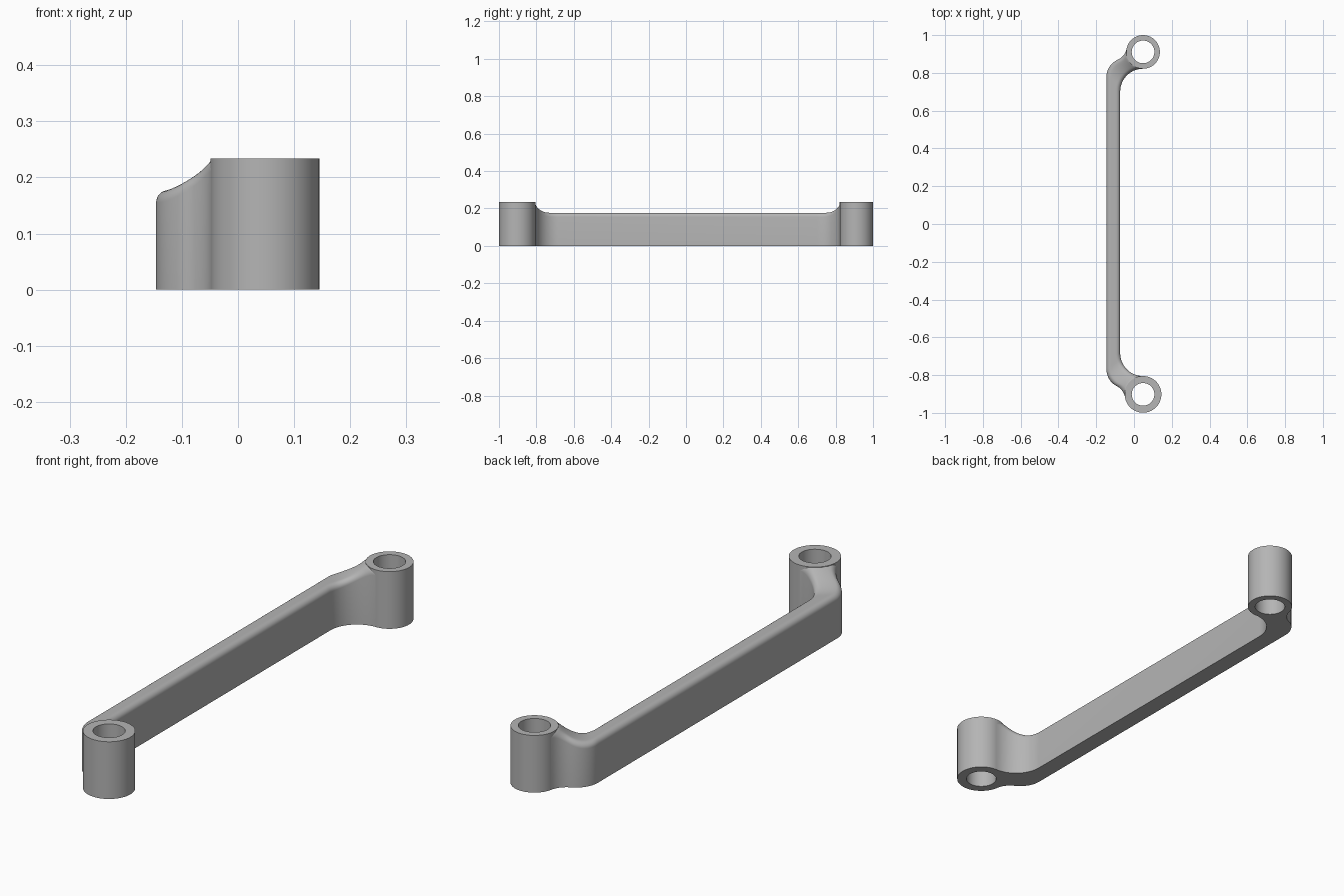
import bpy, bmesh
from math import pi, sin, cos, sqrt
from mathutils import Vector

cube = bpy.data.objects.get("Cube")
if cube:
    bpy.data.objects.remove(cube)

grey = bpy.data.materials.new("plain grey")
grey.use_nodes = True
grey.diffuse_color = (0.46, 0.46, 0.46, 1)
grey.node_tree.nodes["Principled BSDF"].inputs["Base Color"].default_value = (0.46, 0.46, 0.46, 1)

HEIGHT, ARM_TOP, HOLE = 0.234, 0.177, 0.06
LEFT, RIGHT, BOSS_X = -0.146, -0.073, 0.048
ROUND = 0.022


def finish(name, bm):
    bmesh.ops.recalc_face_normals(bm, faces=bm.faces)
    mesh = bpy.data.meshes.new(name)
    bm.to_mesh(mesh)
    bm.free()
    mesh.materials.append(grey)
    obj = bpy.data.objects.new(name, mesh)
    bpy.context.collection.objects.link(obj)
    bpy.ops.object.select_all(action='DESELECT')
    obj.select_set(True)
    bpy.context.view_layer.objects.active = obj
    bpy.ops.object.shade_smooth_by_angle(angle=0.6)
    return obj


def boss(name, y, radius, n=64):
    """Tube with a through hole, spun from a rectangular wall section."""
    bm = bmesh.new()
    wall = [(HOLE, 0), (radius, 0), (radius, HEIGHT), (HOLE, HEIGHT)]
    rings = [[bm.verts.new((BOSS_X + r * cos(2 * pi * i / n), y + r * sin(2 * pi * i / n), z))
              for r, z in wall] for i in range(n)]
    for i in range(n):
        a, b = rings[i], rings[(i + 1) % n]
        for k in range(4):
            j = (k + 1) % 4
            bm.faces.new((a[k], b[k], b[j], a[j]))
    return finish(name, bm)


def arc(c, r, start, end, n=24):
    return [c + r * Vector((cos(start + (end - start) * i / n), sin(start + (end - start) * i / n)))
            for i in range(n + 1)]


def resample(pts, n):
    """Evenly spaced points along a polyline."""
    dist = [0]
    for a, b in zip(pts, pts[1:]):
        dist.append(dist[-1] + (b - a).length)
    out, k = [], 0
    for i in range(n + 1):
        d = dist[-1] * i / n
        while k < len(pts) - 2 and dist[k + 1] < d:
            k += 1
        out.append(pts[k].lerp(pts[k + 1], (d - dist[k]) / max(dist[k + 1] - dist[k], 1e-9)))
    return out


def angle(v):
    a = Vector((1, 0)).angle_signed(v)
    return -a % (2 * pi)


def bend(y, radius, n=32):
    """Inner and outer edge of the arm where it curves into a boss."""
    centre = Vector((BOSS_X, y))
    fillet = BOSS_X - RIGHT
    inner = arc(Vector((BOSS_X, y - radius - fillet)), fillet, pi, pi / 2)
    # outer corner, then a hollow tangent to both corner and boss
    corner_r, hollow_r = 0.1, 0.08
    corner = Vector((LEFT + corner_r, y - 0.133))
    gap = centre - corner
    r1, r2, d = corner_r + hollow_r, radius + hollow_r, gap.length
    along = (r1 * r1 - r2 * r2 + d * d) / (2 * d)
    u = gap / d
    hollow = corner + along * u + sqrt(r1 * r1 - along * along) * Vector((-u.y, u.x))
    outer = [Vector((LEFT, inner[0].y))]
    outer += arc(corner, corner_r, pi, angle(hollow - corner))
    a0 = angle(corner - hollow)
    a1 = angle(centre - hollow)
    if a1 < a0:
        a1 += 2 * pi
    outer += arc(hollow, hollow_r, a0, a1)
    return list(zip(resample(inner, n), resample(outer, n)))


BOSSES = [("front_boss", -1, 0.902, 0.097), ("back_boss", 1, 0.911, 0.089)]


def arm():
    bm = bmesh.new()
    path = []
    for _, s, y, radius in BOSSES:
        part = [(Vector((p.x, s * p.y)), Vector((q.x, s * q.y))) for p, q in bend(y, radius)]
        path += part[::-1] if s < 0 else part
    rows = []
    for p, q in path:
        s, y, radius = next(b[1:] for b in BOSSES if b[1] * p.y > 0)
        centre = Vector((BOSS_X, s * y))
        width = (q - p).length
        # across the section: (distance from inner edge, drop below the top)
        curve = [(ROUND * (1 - cos(t * pi / 12)), ROUND * (1 - sin(t * pi / 12))) for t in range(7)]
        flat = [(ROUND + (width - 2 * ROUND) * t / 6, 0) for t in range(1, 6)]
        top = curve + flat + [(width - a, b) for a, b in reversed(curve)]
        row = []
        for off, drop in [(0, None)] + top + [(width, None)]:
            point = p.lerp(q, off / width)
            ray = point - centre
            if ray.length < radius - 0.01:      # stay inside the tube wall
                point = centre + ray.normalized() * (radius - 0.01)
            t = min(1, max(0, ((point - centre).length - radius) / 0.125))
            z = ARM_TOP + (HEIGHT - 0.001 - ARM_TOP) * (1 - t) ** 2
            row.append(bm.verts.new((point.x, point.y, 0 if drop is None else z - drop)))
        rows.append(row)
    # bottom vertices matching the flat part of the top keep the underside clean at the tubes
    under = [[bm.verts.new((v.co.x, v.co.y, 0)) for v in row[2:-2]] for row in rows]
    loops = [row + low[::-1] for row, low in zip(rows, under)]
    for a, b in zip(loops, loops[1:]):
        for k in range(len(a)):
            j = (k + 1) % len(a)
            bm.faces.new((a[k], b[k], b[j], a[j]))
    bmesh.ops.remove_doubles(bm, verts=bm.verts, dist=1e-5)
    return finish("arm", bm)


for name, s, y, radius in BOSSES:
    boss(name, s * y, radius)
arm()
